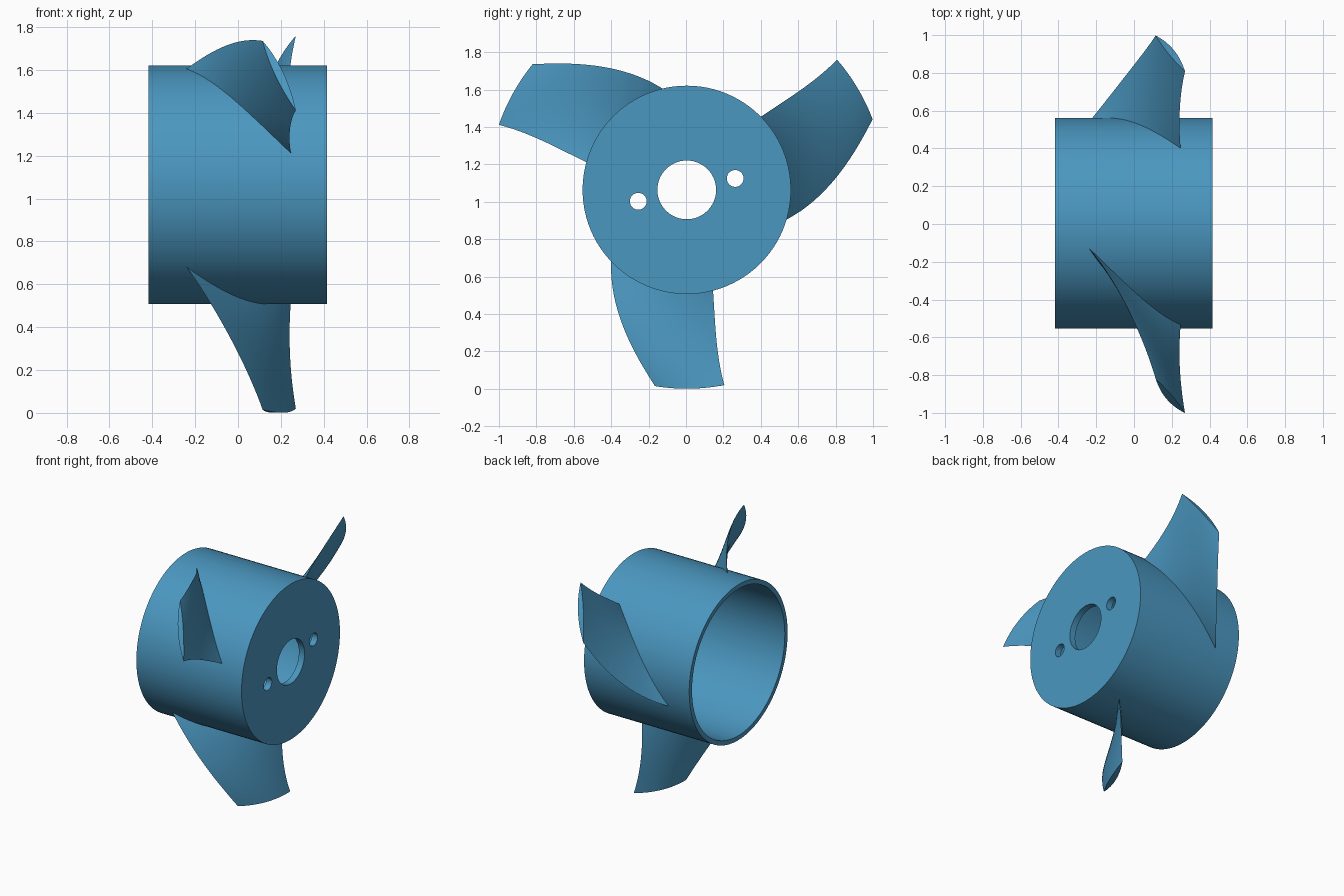
import bpy
import bmesh
from math import sin, cos, pi, radians, hypot
from mathutils import Vector

if "Cube" in bpy.data.objects:
    bpy.data.objects.remove(bpy.data.objects["Cube"], do_unlink=True)

CENTRE = Vector((0, 0.004, 1.064))
HUB_R, TIP_R = 0.557, 1.063

blue = bpy.data.materials.new("steel blue")
blue.use_nodes = True
colour = (0.07, 0.31, 0.53, 1)
blue.diffuse_color = colour
blue.node_tree.nodes["Principled BSDF"].inputs["Base Color"].default_value = colour


def polar(x, r, angle):
    """Point around the x axis; angle zero points down and grows towards +y."""
    return CENTRE + Vector((x, r * sin(angle), -r * cos(angle)))


def finish(name, bm):
    bmesh.ops.recalc_face_normals(bm, faces=bm.faces)
    mesh = bpy.data.meshes.new(name)
    bm.to_mesh(mesh)
    bm.free()
    mesh.materials.append(blue)
    obj = bpy.data.objects.new(name, mesh)
    bpy.context.collection.objects.link(obj)
    return obj


def smooth(obj):
    bpy.ops.object.select_all(action="DESELECT")
    obj.select_set(True)
    bpy.context.view_layer.objects.active = obj
    bpy.ops.object.shade_smooth_by_angle(angle=radians(35))


def lathe(name, profile, steps):
    """Spin a closed (x, radius) profile around the x axis."""
    bm = bmesh.new()
    rings = [[bm.verts.new(polar(x, r, 2 * pi * i / steps)) for x, r in profile]
             for i in range(steps)]
    n = len(profile)
    for i in range(steps):
        a, b = rings[i], rings[(i + 1) % steps]
        for j in range(n):
            k = (j + 1) % n
            bm.faces.new((a[j], a[k], b[k], b[j]))
    return finish(name, bm)


# Hollow hub: open at -x, capped at +x around the shaft hole
hub = lathe("hub", [(0.415, 0.157), (0.415, HUB_R), (-0.418, HUB_R),
                    (-0.418, 0.525), (0.37, 0.525), (0.37, 0.157)], 96)

# Two pin holes through the cap
for side in (-1, 1):
    bpy.ops.mesh.primitive_cylinder_add(
        vertices=32, radius=0.045, depth=0.2, rotation=(0, pi / 2, 0),
        location=CENTRE + Vector((0.4, side * 0.259, side * 0.061)))
    cutter = bpy.context.object
    cutter.name = "pin_hole_cutter"
    cutter.hide_render = True
    cutter.data.materials.append(blue)
    cut = hub.modifiers.new("pin_hole", "BOOLEAN")
    cut.operation, cut.solver, cut.object = "DIFFERENCE", "EXACT", cutter
    bpy.context.view_layer.objects.active = hub
    bpy.ops.object.modifier_apply(modifier=cut.name)
    bpy.data.objects.remove(cutter, do_unlink=True)
smooth(hub)


def curve(t, a, b, c):
    return a + b * t + c * t * t


def blade_point(r, u, side, turn):
    """Point on one face of the blade: u runs from leading to trailing edge."""
    t = (r - HUB_R) / (TIP_R - HUB_R)
    lead_a, trail_a = radians(curve(t, -46.5, 50, -12.7)), radians(curve(t, 14.6, -9.7, 6))
    lead_x, trail_x = curve(t, -0.24, 0.507, -0.152), curve(t, 0.247, -0.04, 0.063)
    dx, ds = trail_x - lead_x, r * (trail_a - lead_a)
    offset = side * 0.02 * 4 * u * (1 - u) / hypot(dx, ds)
    x = lead_x + u * dx - offset * ds
    angle = lead_a + u * (trail_a - lead_a) + offset * dx / r
    return polar(x, r, angle + turn)


def blade(name, turn, spans=18, chords=16):
    """Twisted blade with a thin lens section."""
    section = [(i / chords, 1) for i in range(chords + 1)]
    section += [(i / chords, -1) for i in range(chords - 1, 0, -1)]
    bm = bmesh.new()
    rows = []
    for i in range(spans + 1):
        r = 0.537 + (TIP_R - 0.537) * i / spans
        rows.append([bm.verts.new(blade_point(r, u, s, turn)) for u, s in section])
    n = len(section)
    for a, b in zip(rows, rows[1:]):
        for j in range(n):
            k = (j + 1) % n
            bm.faces.new((a[j], a[k], b[k], b[j]))
    # Root and tip closed with strips across the section
    for row in (rows[0], rows[-1]):
        for j in range(chords):
            quad = (row[j], row[j + 1], row[-j - 1], row[-j])
            bm.faces.new(list(dict.fromkeys(quad)))
    smooth(finish(name, bm))


for i, name in enumerate(("bottom_blade", "back_blade", "front_blade")):
    blade(name, i * 2 * pi / 3)
